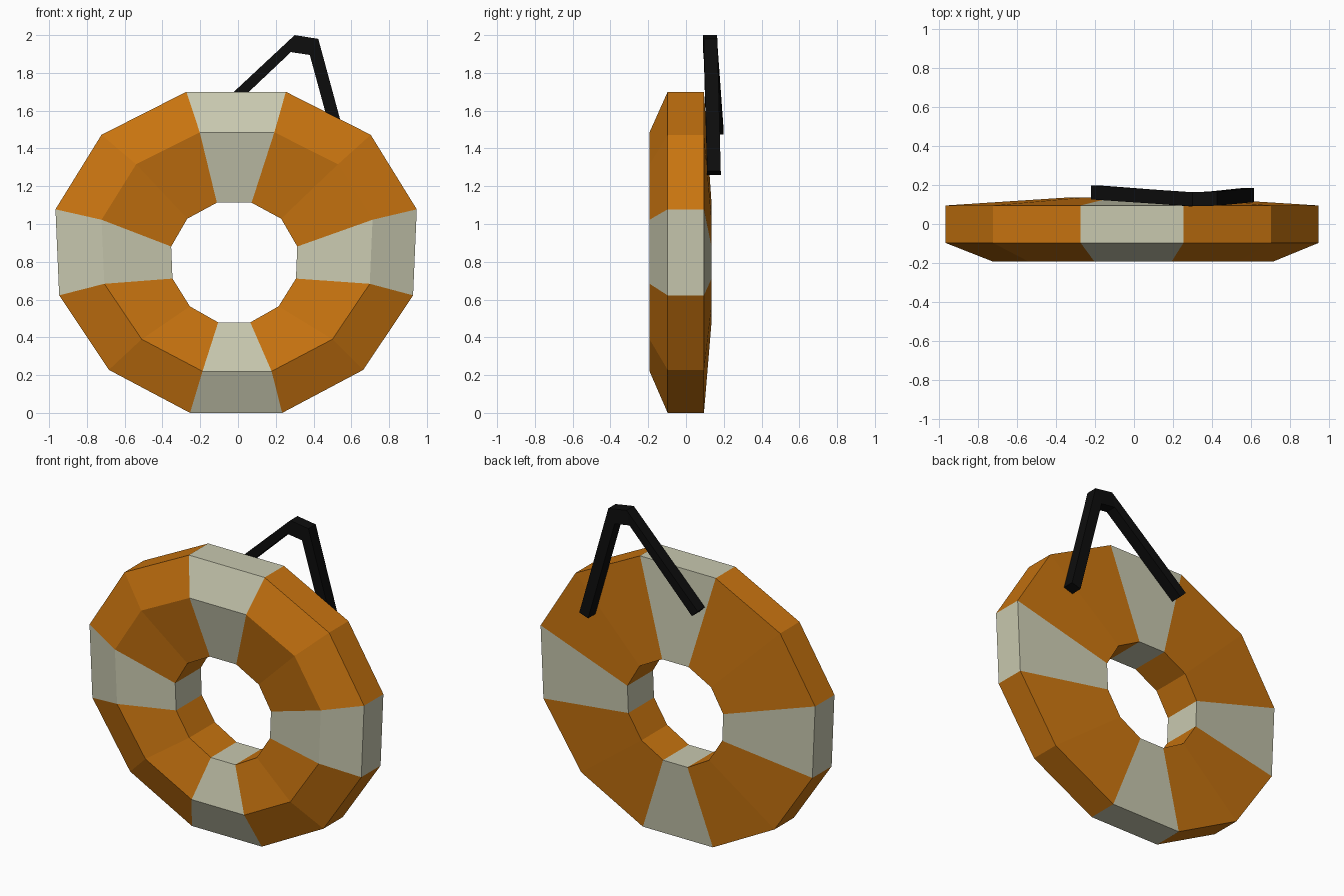
import bpy
import bmesh
import math

cube = bpy.data.objects.get("Cube")
if cube:
    bpy.data.objects.remove(cube, do_unlink=True)


def material(name, rgb):
    mat = bpy.data.materials.new(name)
    mat.use_nodes = True
    mat.diffuse_color = (*rgb, 1)
    mat.node_tree.nodes["Principled BSDF"].inputs["Base Color"].default_value = (*rgb, 1)
    return mat


orange = material("orange", (0.58, 0.175, 0.005))
off_white = material("off white", (0.58, 0.58, 0.43))
black = material("black", (0.004, 0.004, 0.004))


def finish(bm, name, mats):
    bmesh.ops.recalc_face_normals(bm, faces=bm.faces)
    mesh = bpy.data.meshes.new(name)
    bm.to_mesh(mesh)
    bm.free()
    for mat in mats:
        mesh.materials.append(mat)
    obj = bpy.data.objects.new(name, mesh)
    bpy.context.collection.objects.link(obj)
    return obj


# Ring body: five slightly lopsided loops joined into a closed band
SIDES = 12
OUTER = (-0.01, 0.85, 0.98, 0.88)    # centre x, centre z, radius x, radius z
MIDDLE = (-0.005, 0.853, 0.735, 0.655)
INNER = (-0.02, 0.796, 0.342, 0.328)
SECTION = [(OUTER, 0.095), (OUTER, -0.097), (MIDDLE, -0.193),
           (INNER, -0.12), (INNER, 0.135)]


def ring_loop(bm, shape, y):
    cx, cz, rx, rz = shape
    verts = []
    for i in range(SIDES):
        a = math.radians(15) + math.tau * i / SIDES
        x = cx + rx * (math.cos(a) + 0.02 * math.sin(2 * a))
        verts.append(bm.verts.new((x, y, cz + rz * math.sin(a))))
    return verts


bm = bmesh.new()
loops = [ring_loop(bm, shape, y) for shape, y in SECTION]
for a, b in zip(loops, loops[1:] + loops[:1]):
    for i in range(SIDES):
        j = (i + 1) % SIDES
        face = bm.faces.new((a[i], a[j], b[j], b[i]))
        # every third segment is a pale band
        face.material_index = 1 if i % 3 == 2 else 0
finish(bm, "ring", [orange, off_white])

# Strap: square section swept over a bent path (outer x, z, inner x, z, centre y)
PATH = [(-0.22, 1.515, -0.18, 1.475, 0.162), (0.30, 2.0, 0.28, 1.91, 0.127),
        (0.425, 1.98, 0.38, 1.895, 0.13), (0.615, 1.28, 0.553, 1.26, 0.148)]
HALF = 0.036
bm = bmesh.new()
rows = []
for ox, oz, ix, iz, y in PATH:
    corners = [(ox, y - HALF, oz), (ox, y + HALF, oz),
               (ix, y + HALF, iz), (ix, y - HALF, iz)]
    rows.append([bm.verts.new(c) for c in corners])
for a, b in zip(rows, rows[1:]):
    for i in range(4):
        j = (i + 1) % 4
        bm.faces.new((a[i], a[j], b[j], b[i]))
bm.faces.new(rows[0])
bm.faces.new(rows[-1])
finish(bm, "hanging_strap", [black])
